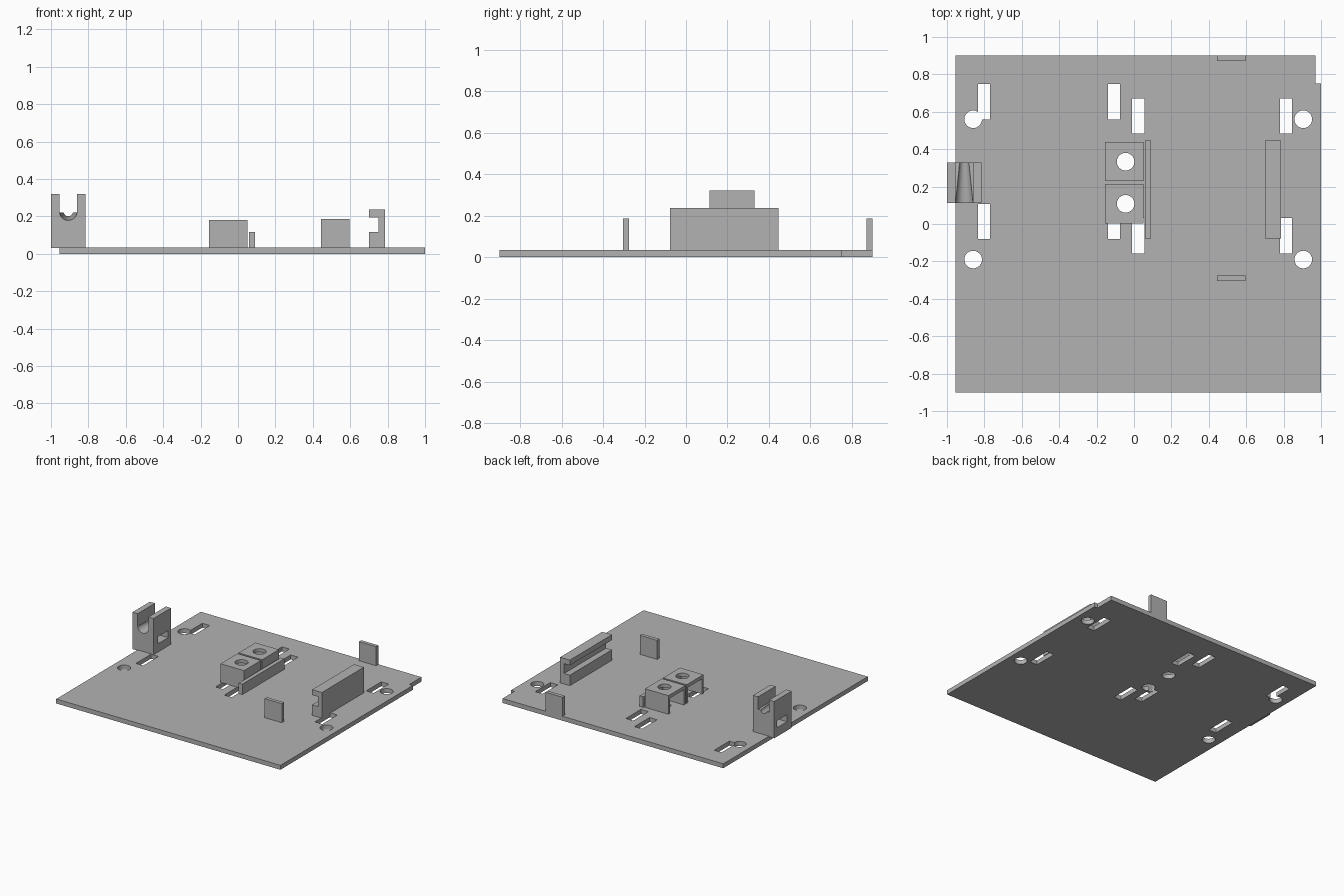
import bpy, bmesh, math
from mathutils import Matrix

if "Cube" in bpy.data.objects:
    bpy.data.objects.remove(bpy.data.objects["Cube"])

grey = bpy.data.materials.new("plain grey")
grey.diffuse_color = (0.45, 0.45, 0.45, 1)
grey.use_nodes = True
grey.node_tree.nodes["Principled BSDF"].inputs["Base Color"].default_value = grey.diffuse_color

T = 0.035  # plate thickness


def finish(name, bm):
    me = bpy.data.meshes.new(name)
    bm.to_mesh(me)
    bm.free()
    me.materials.append(grey)
    ob = bpy.data.objects.new(name, me)
    bpy.context.collection.objects.link(ob)
    return ob


def box(name, x0, x1, y0, y1, z0, z1):
    bm = bmesh.new()
    m = Matrix.Translation(((x0 + x1) / 2, (y0 + y1) / 2, (z0 + z1) / 2))
    m = m @ Matrix.Diagonal((x1 - x0, y1 - y0, z1 - z0, 1))
    bmesh.ops.create_cube(bm, size=1, matrix=m)
    return finish(name, bm)


def cone(name, centre, r1, r2, depth, rot_x=0):
    bm = bmesh.new()
    m = Matrix.Translation(centre) @ Matrix.Rotation(rot_x, 4, 'X')
    bmesh.ops.create_cone(bm, cap_ends=True, segments=48, radius1=r1, radius2=r2,
                          depth=depth, matrix=m)
    return finish(name, bm)


def prism(name, pts, axis, a, b):
    """Extrude a profile: axis 'z' takes (x, y) points, axis 'y' takes (x, z) points."""
    bm = bmesh.new()
    put = (lambda p, t: (p[0], p[1], t)) if axis == 'z' else (lambda p, t: (p[0], t, p[1]))
    lo = [bm.verts.new(put(p, a)) for p in pts]
    hi = [bm.verts.new(put(p, b)) for p in pts]
    bm.faces.new(lo)
    bm.faces.new(hi)
    for i in range(len(pts)):
        j = (i + 1) % len(pts)
        bm.faces.new((lo[i], lo[j], hi[j], hi[i]))
    bmesh.ops.recalc_face_normals(bm, faces=bm.faces)
    return finish(name, bm)


def cut(ob, cutters):
    """Subtract the cutters one after another, then remove them."""
    for c in cutters:
        mod = ob.modifiers.new("cut", 'BOOLEAN')
        mod.operation, mod.solver, mod.object = 'DIFFERENCE', 'EXACT', c
        bpy.context.view_layer.update()
        dg = bpy.context.evaluated_depsgraph_get()
        me = bpy.data.meshes.new_from_object(ob.evaluated_get(dg))
        ob.modifiers.clear()
        ob.data = me
        bpy.data.objects.remove(c)
    bpy.ops.object.select_all(action='DESELECT')
    ob.select_set(True)
    bpy.context.view_layer.objects.active = ob
    bpy.ops.object.shade_smooth_by_angle(angle=math.radians(30))


# base plate with a notched corner
plate = prism("base_plate", [(-0.955, -0.9), (1, -0.9), (1, 0.75), (0.97, 0.75),
                             (0.97, 0.9), (-0.955, 0.9)], 'z', 0, T)
holes = []
# screw holes at the corners and under the sockets
for x, y in [(-0.86, 0.56), (0.905, 0.56), (-0.86, -0.19), (0.905, -0.19),
             (-0.045, 0.333), (-0.045, 0.108)]:
    holes.append(cone("hole_cutter", (x, y, 0), 0.047, 0.047, 0.2))
# strap slots: two columns for each of the two bays
for x, y in [(-0.835, 0.56), (-0.14, 0.56), (-0.01, 0.483), (0.78, 0.483)]:
    for dy in (0, -0.64):
        holes.append(box("slot_cutter", x, x + 0.065, y + dy, y + dy + 0.188, -0.1, 0.1))
cut(plate, holes)

# hollow sockets, open on the left side, with a hole in the roof
for i, y in enumerate((0.004, 0.229)):
    socket = box(f"socket_{i + 1}", -0.155, 0.05, y, y + 0.21, T, 0.182)
    cut(socket, [box("cavity_cutter", -0.2, 0.03, y + 0.017, y + 0.193, T - 0.05, 0.155),
                 cone("roof_cutter", (-0.045, y + 0.104, 0.17), 0.047, 0.047, 0.1)])

# guide rails
box("low_rail", 0.06, 0.092, -0.077, 0.447, T, 0.118)
prism("channel_rail", [(0.70, T), (0.785, T), (0.785, 0.237), (0.70, 0.237), (0.70, 0.195),
                       (0.75, 0.195), (0.75, 0.118), (0.70, 0.118)], 'y', -0.077, 0.447)

# upright end tabs
box("front_tab", 0.445, 0.595, -0.304, -0.275, T, 0.185)
box("back_tab", 0.445, 0.595, 0.871, 0.9, T, 0.185)

# cable post: open slot, tapered groove and a strap window through the sides
post = box("cable_post", -1, -0.815, 0.113, 0.33, 0.03, 0.32)
cut(post, [box("slot_cutter", -0.955, -0.86, 0, 0.5, 0.222, 0.5),
           cone("groove_cutter", (-0.9075, 0.2215, 0.226), 0.049, 0.023, 0.257, -math.pi / 2),
           box("window_cutter", -1.2, -0.6, 0.17, 0.295, 0.10, 0.155)])
